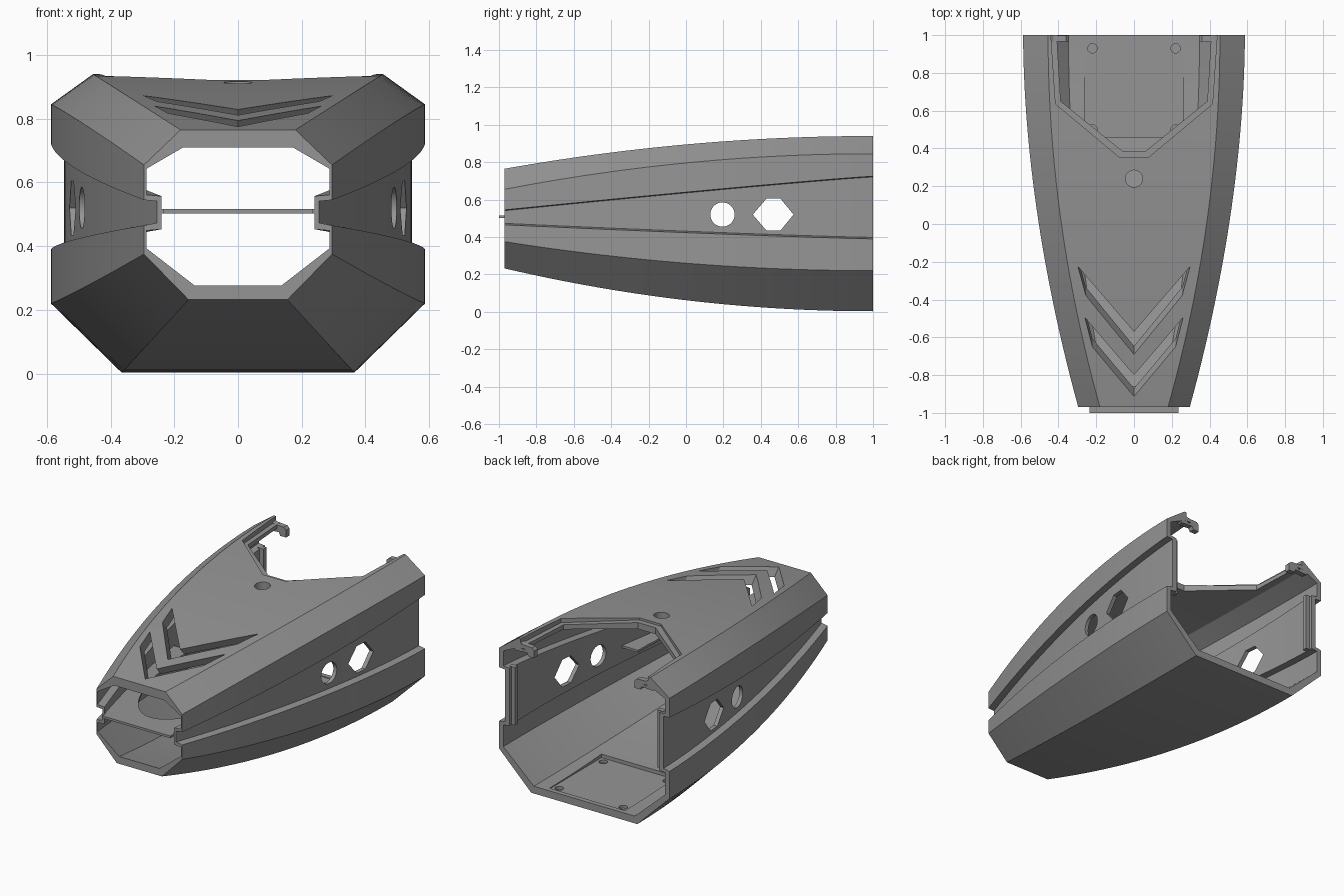
import bpy, bmesh, math

if "Cube" in bpy.data.objects:
    bpy.data.objects.remove(bpy.data.objects["Cube"])

grey = bpy.data.materials.new("mid grey")
grey.diffuse_color = (0.30, 0.30, 0.30, 1)
grey.use_nodes = True
grey.node_tree.nodes["Principled BSDF"].inputs["Base Color"].default_value = grey.diffuse_color

Y0, Y1, STEPS = -0.97, 1.0, 28


def make(name, verts, faces):
    me = bpy.data.meshes.new(name)
    bm = bmesh.new()
    vs = [bm.verts.new(v) for v in verts]
    for f in faces:
        bm.faces.new([vs[i] for i in f])
    bmesh.ops.recalc_face_normals(bm, faces=bm.faces)
    bm.to_mesh(me)
    bm.free()
    me.materials.append(grey)
    ob = bpy.data.objects.new(name, me)
    bpy.context.collection.objects.link(ob)
    return ob


def prism(name, low, high):
    """Solid between two matching outlines."""
    n = len(low)
    faces = [tuple(range(n)), tuple(range(n, 2 * n))]
    faces += [(i, (i + 1) % n, n + (i + 1) % n, n + i) for i in range(n)]
    return make(name, list(low) + list(high), faces)


def prism_z(name, pts, z0, z1, shear=0.0):
    return prism(name, [(x, y + shear, z0) for x, y in pts], [(x, y, z1) for x, y in pts])


def prism_x(name, pts, x0, x1):
    return prism(name, [(x0, y, z) for y, z in pts], [(x1, y, z) for y, z in pts])


def box(name, x0, x1, y0, y1, z0, z1):
    return prism_z(name, [(x0, y0), (x1, y0), (x1, y1), (x0, y1)], z0, z1)


def circle(a, b, r, n=32):
    return [(a + r * math.cos(2 * math.pi * i / n), b + r * math.sin(2 * math.pi * i / n)) for i in range(n)]


def both(half):
    """Mirror a half outline (centre to centre) across x = 0."""
    return half + [(-x, y) for x, y in reversed(half) if abs(x) > 1e-6]


def cut(ob, cutter):
    m = ob.modifiers.new("cut", 'BOOLEAN')
    m.operation, m.solver, m.object = 'DIFFERENCE', 'EXACT', cutter
    bpy.context.view_layer.objects.active = ob
    bpy.ops.object.modifier_apply(modifier=m.name)
    bpy.data.objects.remove(cutter)


def smooth(ob):
    bpy.ops.object.select_all(action='DESELECT')
    ob.select_set(True)
    bpy.context.view_layer.objects.active = ob
    bpy.ops.object.shade_smooth_by_angle(angle=math.radians(15))


def section(y):
    """Half profiles of the outer and inner skin at depth y."""
    u = (Y1 - y) / (Y1 - Y0)
    q = lambda back, front, p=2.0: back + (front - back) * u ** p
    w = q(0.587, 0.295, 1.85)
    g = w - 0.041
    bw, t = q(0.365, 0.155), q(0.455, 0.18)
    zb, zc, zs, zt = q(0.003, 0.232), q(0.22, 0.375), q(0.845, 0.655), q(0.94, 0.765)
    g0, g1 = q(0.39, 0.465, 1.2), q(0.725, 0.545, 1.1)
    s, gi = q(0.03, 0.008, 1), q(0.03, 0.014, 1)
    outer = [(bw, zb), (w, zc), (w, g0), (g, g0 + 0.008), (g, g1 - 0.004), (w, g1), (w, zs), (t, zt)]
    inner = [(bw - 0.018, zb + 0.045), (w - s, zc + 0.018), (w - s, g0 - 0.016), (g - gi, g0 - 0.012),
             (g - gi, g1 + 0.012), (w - s, g1 + 0.016), (w - s, zs - 0.012), (t - 0.008, zt - 0.055)]
    return both(outer), both(inner)


# Hull: hollow lofted shell with a groove along each side
verts, faces = [], []
for k in range(STEPS + 1):
    y = Y0 + (Y1 - Y0) * k / STEPS
    o, i = section(y)
    verts += [(x, y, z) for x, z in o + i]
n = len(o)
R = 2 * n
for k in range(STEPS):
    for j in range(n):
        a, b = k * R + j, k * R + (j + 1) % n
        faces += [(a, b, b + R, a + R), (a + n, a + n + R, b + n + R, b + n)]
for base in (0, STEPS * R):
    for j in range(n):
        a, b = base + j, base + (j + 1) % n
        faces.append((a, b, b + n, a + n))
hull = make("hull_shell", verts, faces)

# Rear top opening with a stepped rim
rim = both([(0.075, 0.352), (0.415, 0.635), (0.447, 1.1)])
hole = both([(0.06, 0.385), (0.388, 0.65), (0.415, 1.1)])
cut(hull, prism_z("rim_cutter", rim, 0.908, 1.2))
cut(hull, prism_z("opening_cutter", hole, 0.70, 1.2))

# Round hole and slanted chevron vents in the top
cut(hull, prism_z("top_hole_cutter", circle(0, 0.24, 0.045), 0.75, 1.1))
vents = [
    [(0, -0.72), (0.255, -0.37), (0.297, -0.20), (0, -0.585)],
    [(0, -0.935), (0.22, -0.635), (0.26, -0.46), (0, -0.805)],
]
for c in vents:
    pts = [c[0], c[1], c[2], c[3], (-c[2][0], c[2][1]), (-c[1][0], c[1][1])]
    # shear pivots near the top skin so the rim stays in place
    top = 0.80 if c is vents[1] else 0.845
    d = 0.9
    lo = [(x, y + 0.12 * d, top - 0.12) for x, y in pts]
    hi = [(x, y - 0.08 * d, top + 0.08) for x, y in pts]
    cut(hull, prism("vent_cutter", lo, hi))

# Round and six-sided holes through both side walls
cut(hull, prism_x("round_cutter", circle(0.195, 0.52, 0.065), -1, 1))
hexa = [(0.357, 0.52), (0.43, 0.435), (0.505, 0.435), (0.575, 0.52), (0.505, 0.605), (0.43, 0.605)]
cut(hull, prism_x("hex_cutter", hexa, -1, 1))

# Flat floor pocket with four screw holes
cut(hull, box("pocket_cutter", -0.26, 0.26, 0.46, 0.97, 0.043, 0.2))
for x in (-0.22, 0.22):
    for y in (0.50, 0.93):
        cut(hull, prism_z("screw_cutter", circle(x, y, 0.025, 20), 0.025, 0.2))
smooth(hull)

# Nose plate: sits between the grooves, with a wide rounded cutout
side = [(section(y)[1][3][0] + 0.006, y) for y in (-0.965, -0.8, -0.6, -0.4, -0.2, 0.0)]
arc = [(0.33 * math.sin(a), 0.0 - 0.86 * math.cos(a)) for a in [math.pi / 2 * i / 14 for i in range(15)]]
outline = [(0.235, -1.0), (0.235, -0.967)] + side + arc[::-1][:-1]
outline = outline + [(0, -0.86)] + [(-x, y) for x, y in reversed(outline)]
plate = prism_z("nose_plate", outline, 0.502, 0.516)

# Rear brackets with pin holes, and upright ribs inside the walls
for s, side_name in ((1, "right"), (-1, "left")):
    prof = [(0.46, 0.93), (0.425, 0.908), (0.36, 0.905), (0.345, 0.89), (0.345, 0.845),
            (0.385, 0.845), (0.395, 0.865), (0.47, 0.86), (0.50, 0.88)]
    br = prism("rear_bracket_" + side_name, [(s * x, 0.965, z) for x, z in prof], [(s * x, 0.999, z) for x, z in prof])
    pin = circle(0.42, 0.888, 0.012, 16)
    cut(br, prism("pin_cutter", [(s * x, 0.9, z) for x, z in pin], [(s * x, 1.1, z) for x, z in pin]))
    xs = sorted((s * 0.49, s * 0.53))
    box("rear_rib_" + side_name, xs[0], xs[1], 0.95, 0.98, 0.38, 0.74)
